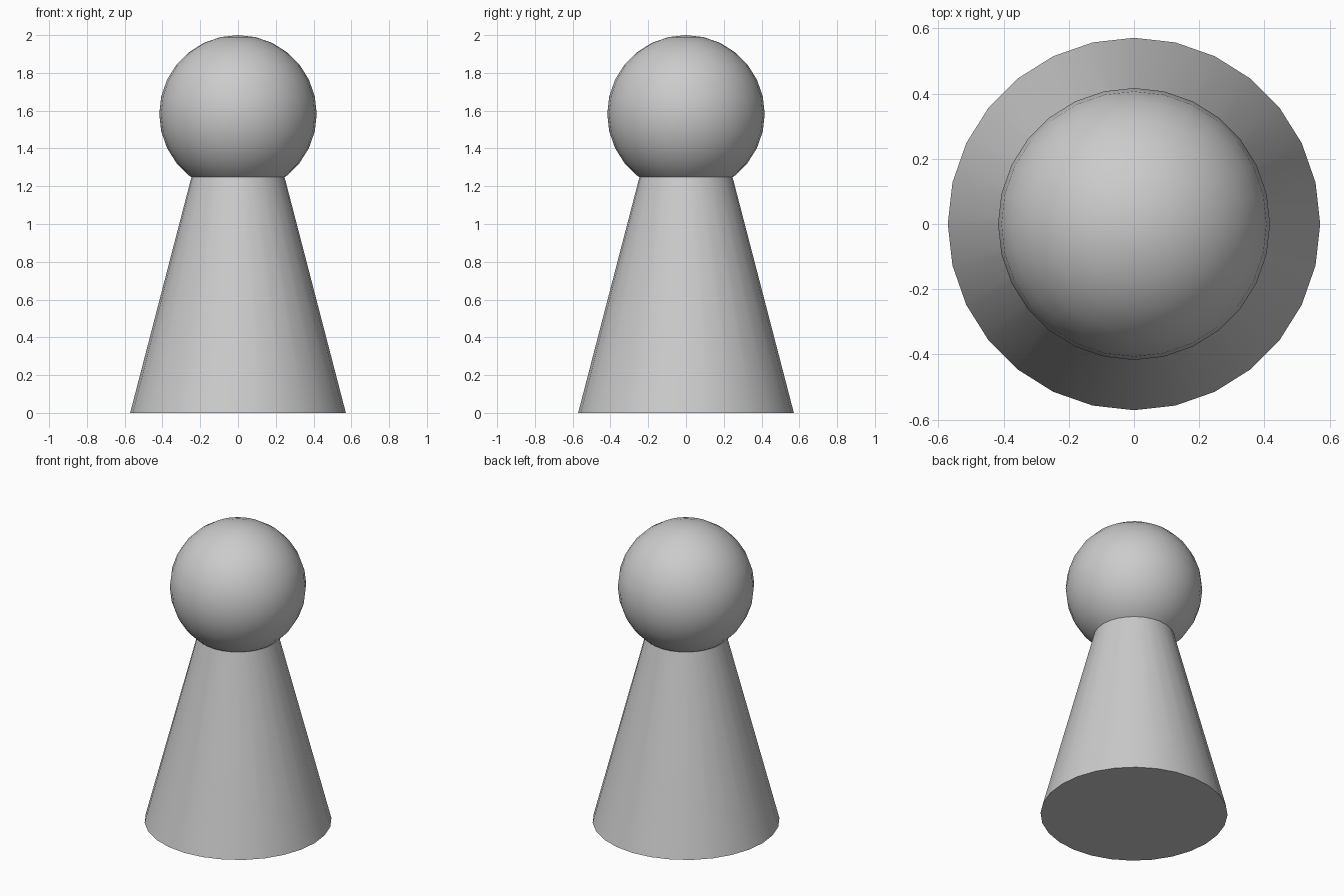
import bpy, math

if "Cube" in bpy.data.objects:
    bpy.data.objects.remove(bpy.data.objects["Cube"])

SIDES = 28


def finish(name):
    ob = bpy.context.object
    ob.name = name
    bpy.ops.object.shade_smooth_by_angle(angle=math.radians(30))
    return ob


# tapered body, its top buried inside the head
body_h = 1.30
bpy.ops.mesh.primitive_cone_add(vertices=SIDES, radius1=0.571, radius2=0.233,
                                depth=body_h, location=(0, 0, body_h / 2))
finish("body")

# round head
head_r = 0.417
bpy.ops.mesh.primitive_uv_sphere_add(segments=SIDES, ring_count=14, radius=head_r,
                                     location=(0, 0, 2 - head_r))
finish("head")
